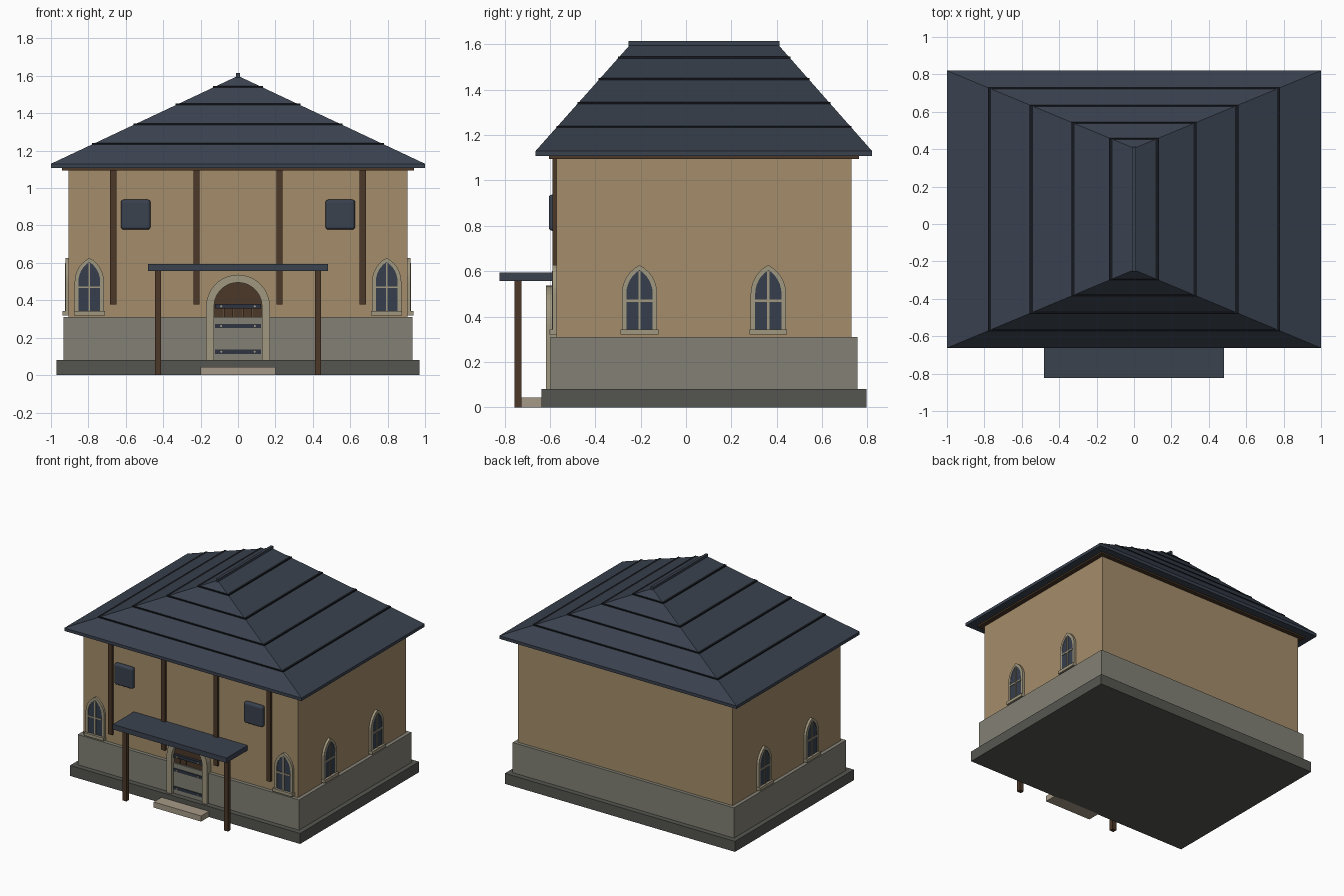
import bpy, bmesh, math
from mathutils import Vector

if "Cube" in bpy.data.objects:
    bpy.data.objects.remove(bpy.data.objects["Cube"])


def mat(name, hexcol):
    m = bpy.data.materials.new(name)
    c = [int(hexcol[i:i + 2], 16) / 255 for i in (0, 2, 4)]
    m.diffuse_color = [v / 12.92 if v < 0.04 else ((v + 0.055) / 1.055) ** 2.4 for v in c] + [1]
    m.use_nodes = True
    m.node_tree.nodes["Principled BSDF"].inputs["Base Color"].default_value = m.diffuse_color
    return m


PLASTER = mat("tan plaster", "A58D6B")
STONE = mat("grey stone", "838175")
BASE = mat("dark stone", "555550")
TIMBER = mat("brown timber", "4B3828")
ROOF = mat("slate blue", "3A424F")
GLASS = mat("window glass", "363E4D")
TRIM = mat("pale stone trim", "A0977F")
STEP = mat("step stone", "A69A87")
IRON = mat("dark iron", "2E3440")
SEAM = mat("roof seam", "15181D")


def finish(bm, name, m):
    bmesh.ops.recalc_face_normals(bm, faces=bm.faces)
    me = bpy.data.meshes.new(name)
    bm.to_mesh(me)
    bm.free()
    me.materials.append(m)
    ob = bpy.data.objects.new(name, me)
    bpy.context.collection.objects.link(ob)
    return ob


def box(name, x0, x1, y0, y1, z0, z1, m):
    bm = bmesh.new()
    bmesh.ops.create_cube(bm, size=1)
    for v in bm.verts:
        v.co = Vector(((x0 + x1) / 2 + v.co.x * (x1 - x0),
                       (y0 + y1) / 2 + v.co.y * (y1 - y0),
                       (z0 + z1) / 2 + v.co.z * (z1 - z0)))
    return finish(bm, name, m)


# Wall frames: map (u along wall, z, depth outward) to the world
def front(cx):
    return lambda u, z, d: Vector((cx + u, -0.57 - d, z))


def side(s, cy):
    return lambda u, z, d: Vector((s * (0.905 + d), cy + u, z))


def plate(name, polys, place, d0, d1, m):
    """Extrude flat polygons lying on a wall from depth d0 to d1."""
    bm = bmesh.new()
    for p in polys:
        bm.faces.new([bm.verts.new(place(u, z, d0)) for u, z in p])
    bmesh.ops.remove_doubles(bm, verts=bm.verts, dist=1e-5)
    r = bmesh.ops.extrude_face_region(bm, geom=bm.faces[:], use_keep_orig=True)
    shift = place(0, 0, d1) - place(0, 0, d0)
    bmesh.ops.translate(bm, vec=shift, verts=[v for v in r["geom"] if isinstance(v, bmesh.types.BMVert)])
    return finish(bm, name, m)


def rect(u0, u1, z0, z1):
    return [(u0, z0), (u1, z0), (u1, z1), (u0, z1)]


def strip(outer, inner):
    return [[outer[i], outer[i + 1], inner[i + 1], inner[i]] for i in range(len(outer) - 1)]


def pointed(w, z0, spring, apex, n=6):
    """Pointed arch outline from bottom right, over the tip, to bottom left."""
    h = apex - spring
    R = (w * w + h * h) / (2 * w)
    end = math.asin(h / R) if h < R else math.pi / 2
    arc = [(w - R + R * math.cos(end * i / n), spring + R * math.sin(end * i / n)) for i in range(n)]
    right = [(w, z0)] + arc
    return right + [(0, apex)] + [(-u, z) for u, z in reversed(right)]


def round_arc(r, a0, a1, n, zc=0.367):
    return [(r * math.cos(a0 + (a1 - a0) * i / n), zc + r * math.sin(a0 + (a1 - a0) * i / n))
            for i in range(n + 1)]


# Main body
box("base_plinth", -0.97, 0.97, -0.637, 0.795, 0, 0.08, BASE)
box("stone_footing", -0.933, 0.933, -0.597, 0.755, 0.08, 0.31, STONE)
box("plaster_walls", -0.905, 0.905, -0.57, 0.73, 0.31, 1.11, PLASTER)
box("eave_board", -0.94, 0.94, -0.605, 0.762, 1.095, 1.112, TIMBER)

# Hipped roof with a thin eave edge and ridge running front to back
bm = bmesh.new()
rings = [[bm.verts.new((x, y, z)) for x, y in ((-1, -0.663), (1, -0.663), (1, 0.82), (-1, 0.82))]
         for z in (1.107, 1.13)]
low, top = rings
ra, rb = bm.verts.new((0, -0.245, 1.6)), bm.verts.new((0, 0.405, 1.6))
bm.faces.new(low)
for i in range(4):
    j = (i + 1) % 4
    bm.faces.new((low[i], low[j], top[j], top[i]))
for f in ((top[0], top[1], ra), (top[1], top[2], rb, ra), (top[2], top[3], rb), (top[3], top[0], ra, rb)):
    bm.faces.new(f)
finish(bm, "hipped_roof", ROOF)
box("ridge_cap", -0.01, 0.01, -0.253, 0.412, 1.588, 1.614, ROOF)

# Thin seams showing through the roof slopes
for i, z in enumerate((1.237, 1.342, 1.447, 1.542)):
    t = (z - 1.13) / 0.47
    box(f"roof_seam_{i + 1}", -1.009 + t, 1.009 - t, -0.667 + 0.418 * t, 0.824 - 0.415 * t,
        z - 0.004, z + 0.004, SEAM)

# Front timbers
for i, x in enumerate((-0.667, -0.222, 0.222, 0.667)):
    box(f"wall_timber_{i + 1}", x - 0.017, x + 0.017, -0.588, -0.56, 0.377, 1.1, TIMBER)

# Rounded wall panels, porch posts
for s, tag in ((-1, "left"), (1, "right")):
    p = box(f"wall_panel_{tag}", s * 0.547 - 0.079, s * 0.547 + 0.079, -0.605, -0.565, 0.778, 0.938, ROOF)
    b = p.modifiers.new("rounded", "BEVEL")
    b.width, b.segments = 0.015, 3
    box(f"porch_post_{tag}", s * 0.428 - 0.017, s * 0.428 + 0.017, -0.757, -0.725, 0, 0.56, TIMBER)
box("porch_canopy", -0.48, 0.48, -0.823, -0.565, 0.557, 0.595, ROOF)
box("door_step", -0.2, 0.2, -0.73, -0.63, 0, 0.043, STEP)

# Door: planks, arched head, straps with rivets
F = front(0)
for i in range(5):
    u = -0.128 + i * 0.0512
    plate(f"door_plank_{i + 1}", [rect(u + 0.001, u + 0.0502, 0.08, 0.367)], F, 0, 0.016, TIMBER)
plate("door_head", [round_arc(0.13, 0, math.pi, 16)], F, 0, 0.014, TIMBER)
for i, z in enumerate((0.125, 0.262, 0.368)):
    plate(f"door_strap_{i + 1}", [rect(-0.122, 0.122, z - 0.011, z + 0.011)], F, 0.01, 0.034, IRON)
    for u in (-0.09, 0.09):
        dot = [(u + 0.006 * math.cos(k * math.pi / 4), z + 0.006 * math.sin(k * math.pi / 4)) for k in range(8)]
        plate("strap_rivet", [dot], F, 0.03, 0.039, TRIM)

# Door surround: jambs and nine arch stones
for s, tag in ((-1, "left"), (1, "right")):
    plate(f"door_jamb_{tag}", [rect(s * 0.149 - 0.021, s * 0.149 + 0.021, 0.08, 0.367)], F, 0, 0.047, TRIM)
for i in range(9):
    a0, a1 = i * math.pi / 9, (i + 1) * math.pi / 9
    plate(f"arch_stone_{i + 1}", strip(round_arc(0.17, a0, a1, 2), round_arc(0.128, a0, a1, 2)),
          F, 0, 0.047, TRIM)


# Pointed windows
def window(tag, place):
    outer, inner = pointed(0.078, 0.335, 0.5, 0.627), pointed(0.058, 0.335, 0.5, 0.605)
    plate(f"window_frame_{tag}", strip(outer, inner), place, 0, 0.018, TRIM)
    plate(f"window_glass_{tag}", [inner], place, 0, 0.014, GLASS)
    plate(f"window_mullion_{tag}", [rect(-0.005, 0.005, 0.34, 0.6)], place, 0.01, 0.02, TRIM)
    plate(f"window_crossbar_{tag}", [rect(-0.058, 0.058, 0.465, 0.475)], place, 0.01, 0.019, TRIM)
    plate(f"window_sill_{tag}", [rect(-0.083, 0.083, 0.32, 0.343)], place, 0, 0.032, TRIM)


for s, tag in ((-1, "left"), (1, "right")):
    window(f"front_{tag}", front(s * 0.795))
    for y, part in ((-0.205, "fore"), (0.363, "rear")):
        window(f"{tag}_{part}", side(s, y))
